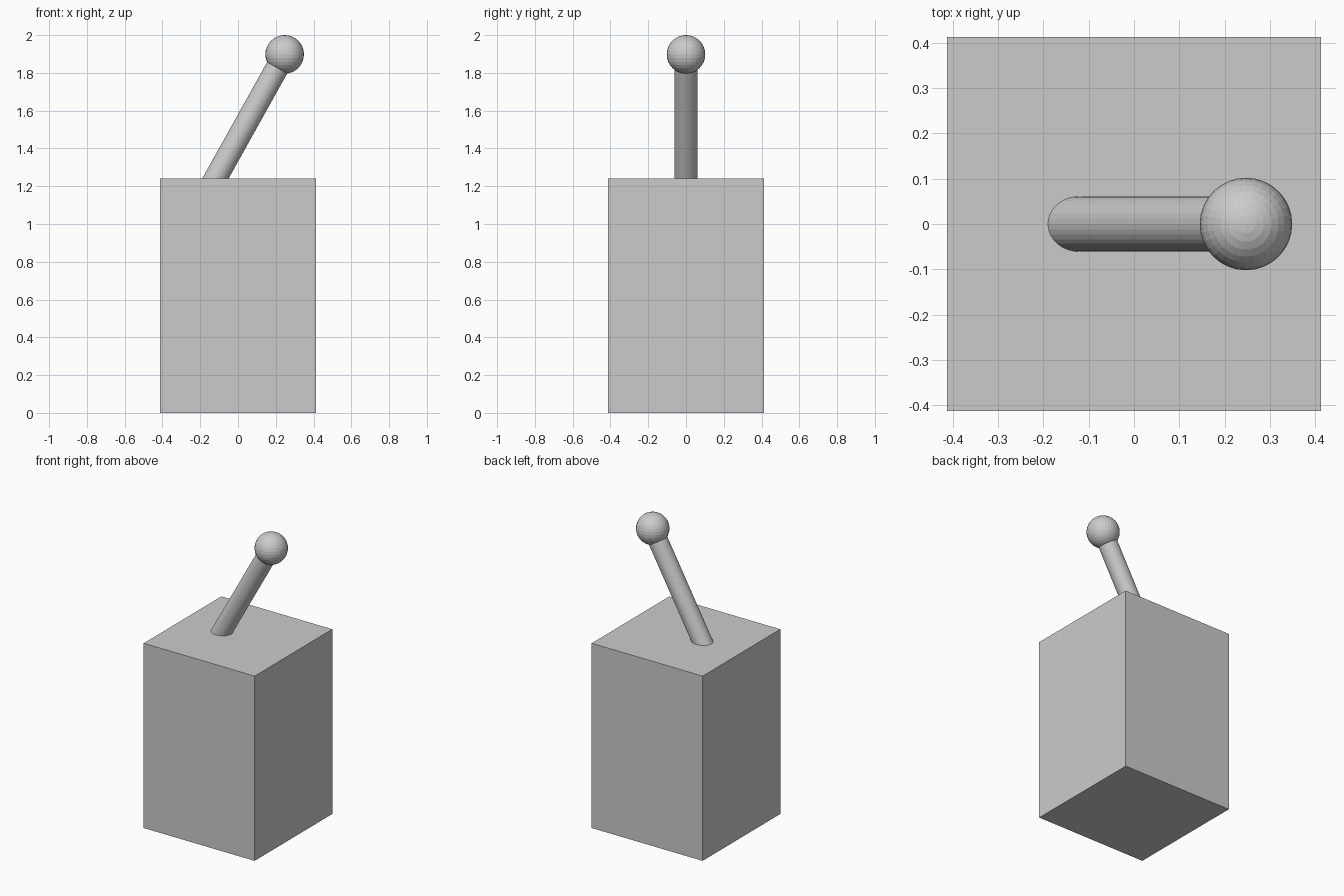
import bpy
from mathutils import Vector

if "Cube" in bpy.data.objects:
    bpy.data.objects.remove(bpy.data.objects["Cube"])

BOX_W, BOX_H = 0.824, 1.24
KNOB = Vector((0.247, 0, 1.898))
ENTRY = Vector((-0.12, 0, BOX_H))   # where the lever axis meets the box top

# Box body
bpy.ops.mesh.primitive_cube_add(size=1, location=(0, 0, BOX_H / 2))
base = bpy.context.object
base.name = "base_box"
base.scale = (BOX_W, BOX_W, BOX_H)

# Tilted lever, sunk a little into the box and ending inside the knob
axis = (KNOB - ENTRY).normalized()
start = ENTRY - axis * 0.1
end = KNOB - axis * 0.03
bpy.ops.mesh.primitive_cylinder_add(
    vertices=32, radius=0.061, depth=(end - start).length,
    location=(start + end) / 2,
    rotation=axis.to_track_quat('Z', 'Y').to_euler())
bpy.context.object.name = "lever_rod"

# Round knob
bpy.ops.mesh.primitive_uv_sphere_add(
    segments=32, ring_count=16, radius=0.102, location=KNOB)
bpy.context.object.name = "lever_knob"
